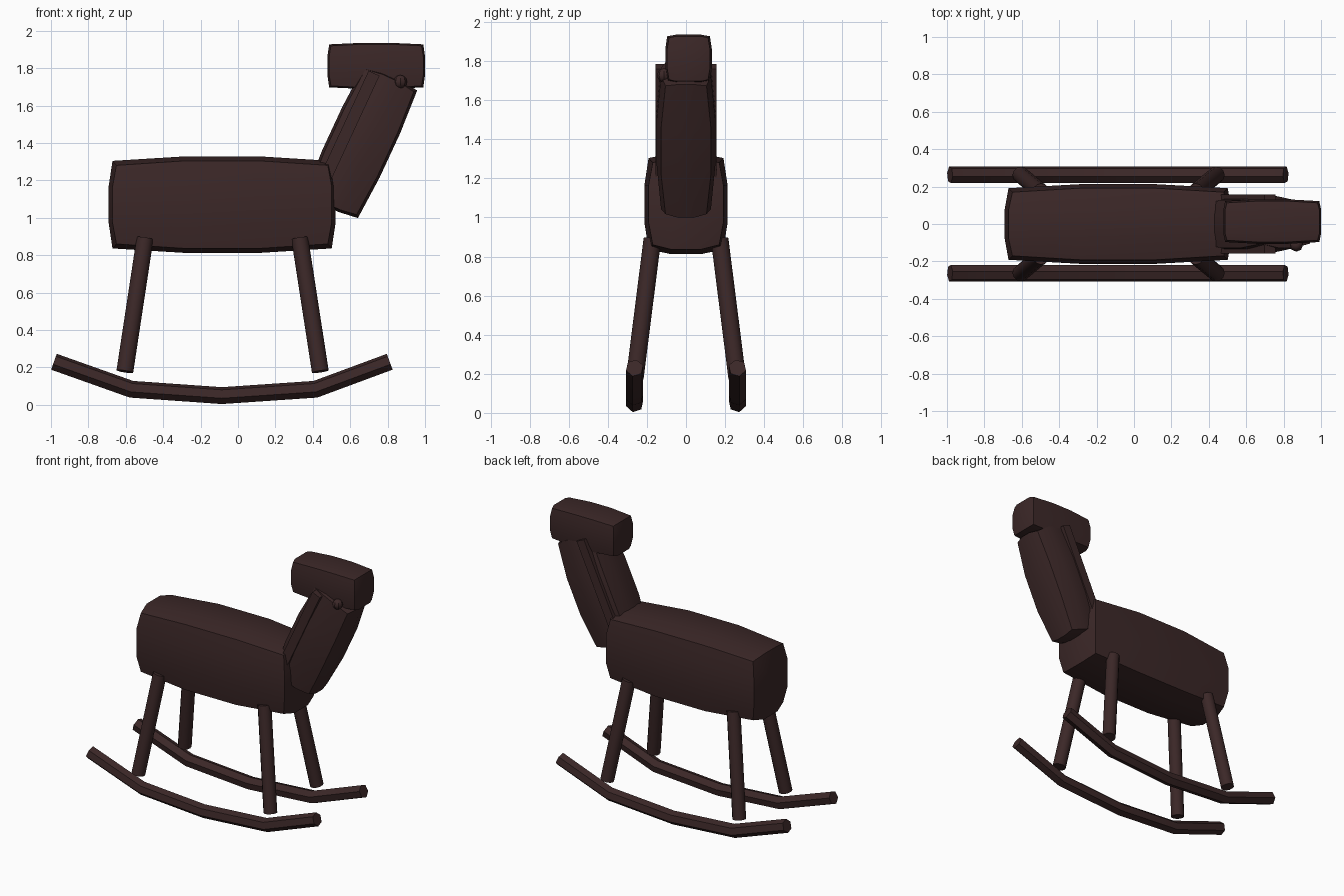
import bpy, bmesh, math
from mathutils import Vector, Matrix

if "Cube" in bpy.data.objects:
    bpy.data.objects.remove(bpy.data.objects["Cube"])

wood = bpy.data.materials.new("dark brown wood")
wood.diffuse_color = (0.044, 0.0205, 0.0205, 1)
wood.use_nodes = True
wood.node_tree.nodes["Principled BSDF"].inputs["Base Color"].default_value = wood.diffuse_color


def finish(name, bm, loc=(0, 0, 0), tilt=0.0):
    bmesh.ops.recalc_face_normals(bm, faces=bm.faces)
    bm.transform(Matrix.Translation(loc) @ Matrix.Rotation(tilt, 4, 'Y'))
    me = bpy.data.meshes.new(name)
    bm.to_mesh(me)
    bm.free()
    me.materials.append(wood)
    ob = bpy.data.objects.new(name, me)
    bpy.context.collection.objects.link(ob)
    bpy.ops.object.select_all(action='DESELECT')
    ob.select_set(True)
    bpy.context.view_layer.objects.active = ob
    bpy.ops.object.shade_smooth_by_angle(angle=math.radians(32))
    return ob


def pillow_box(name, loc, corner, bulge=(0, 0, 0), inner=None, tilt=0.0):
    """Box with 3x3 faces per side whose sides swell outward by bulge."""
    inner = inner or [c / 3 for c in corner]
    bm = bmesh.new()
    verts = {}

    def vert(idx):
        if idx not in verts:
            n_inner = sum(i in (1, 2) for i in idx)
            co = []
            for a, i in enumerate(idx):
                sign = -1 if i < 2 else 1
                co.append(sign * (inner[a] if i in (1, 2)
                                  else corner[a] + bulge[a] * n_inner / 2))
            verts[idx] = bm.verts.new(co)
        return verts[idx]

    for axis in range(3):
        for end in (0, 3):
            for i in range(3):
                for j in range(3):
                    quad = []
                    for p, q in ((i, j), (i + 1, j), (i + 1, j + 1), (i, j + 1)):
                        idx = [p, q]
                        idx.insert(axis, end)
                        quad.append(vert(tuple(idx)))
                    bm.faces.new(quad)
    return finish(name, bm, loc, tilt)


def tube(name, path, radius, sides, turn=0.0):
    """Mitred rod along a path."""
    bm = bmesh.new()
    pts = [Vector(p) for p in path]
    rings = []
    for k, p in enumerate(pts):
        before = (p - pts[k - 1]).normalized() if k else None
        after = (pts[k + 1] - p).normalized() if k < len(pts) - 1 else None
        t = ((before or after) + (after or before)).normalized()
        miter = 1 / t.dot(before or after)
        u = Vector((0, 1, 0)).cross(t).normalized()
        v = t.cross(u)
        rings.append([bm.verts.new(p + u * math.cos(a) * radius * miter
                                   + v * math.sin(a) * radius)
                      for a in (turn + 2 * math.pi * s / sides for s in range(sides))])
    for r0, r1 in zip(rings, rings[1:]):
        for s in range(sides):
            n = (s + 1) % sides
            bm.faces.new((r0[s], r0[n], r1[n], r1[s]))
    bm.faces.new(rings[0])
    bm.faces.new(rings[-1])
    return finish(name, bm)


# Body, neck and head
pillow_box("body", (-0.085, 0, 1.07), (0.565, 0.17, 0.21),
           (0.042, 0.043, 0.048), (0.2, 0.075, 0.095))
lean = math.radians(24.9)
pillow_box("neck", (0.658, 0, 1.405), (0.142, 0.105, 0.362),
           (0.028, 0.045, 0.028), (0.05, 0.04, 0.13), lean)
pillow_box("head", (0.739, 0.013, 1.812), (0.242, 0.1, 0.107),
           (0.019, 0.019, 0.016), (0.08, 0.065, 0.05))

for side, word in ((-1, "front"), (1, "back")):
    # Straight strips along the neck sides
    pillow_box(word + "_neck_strip", (0.58, side * 0.13, 1.455),
               (0.032, 0.027, 0.35), tilt=lean)
    # Splayed legs
    for x0, x1, end in ((-0.497, -0.605, "tail"), (0.33, 0.44, "head")):
        tube(f"{word}_{end}_leg", [(x0, side * 0.172, 0.89), (x1, side * 0.262, 0.178)],
             0.045, 12)
    # Bent runners
    tube(word + "_rocker",
         [(x, side * 0.263, z) for x, z in ((-0.984, 0.23), (-0.57, 0.083),
          (-0.086, 0.049), (0.414, 0.083), (0.811, 0.23))],
         0.046, 6, math.radians(12 * side))

# Single bead eye
bm = bmesh.new()
bmesh.ops.create_uvsphere(bm, u_segments=8, v_segments=6, radius=0.036)
finish("eye", bm, (0.868, -0.112, 1.727))
